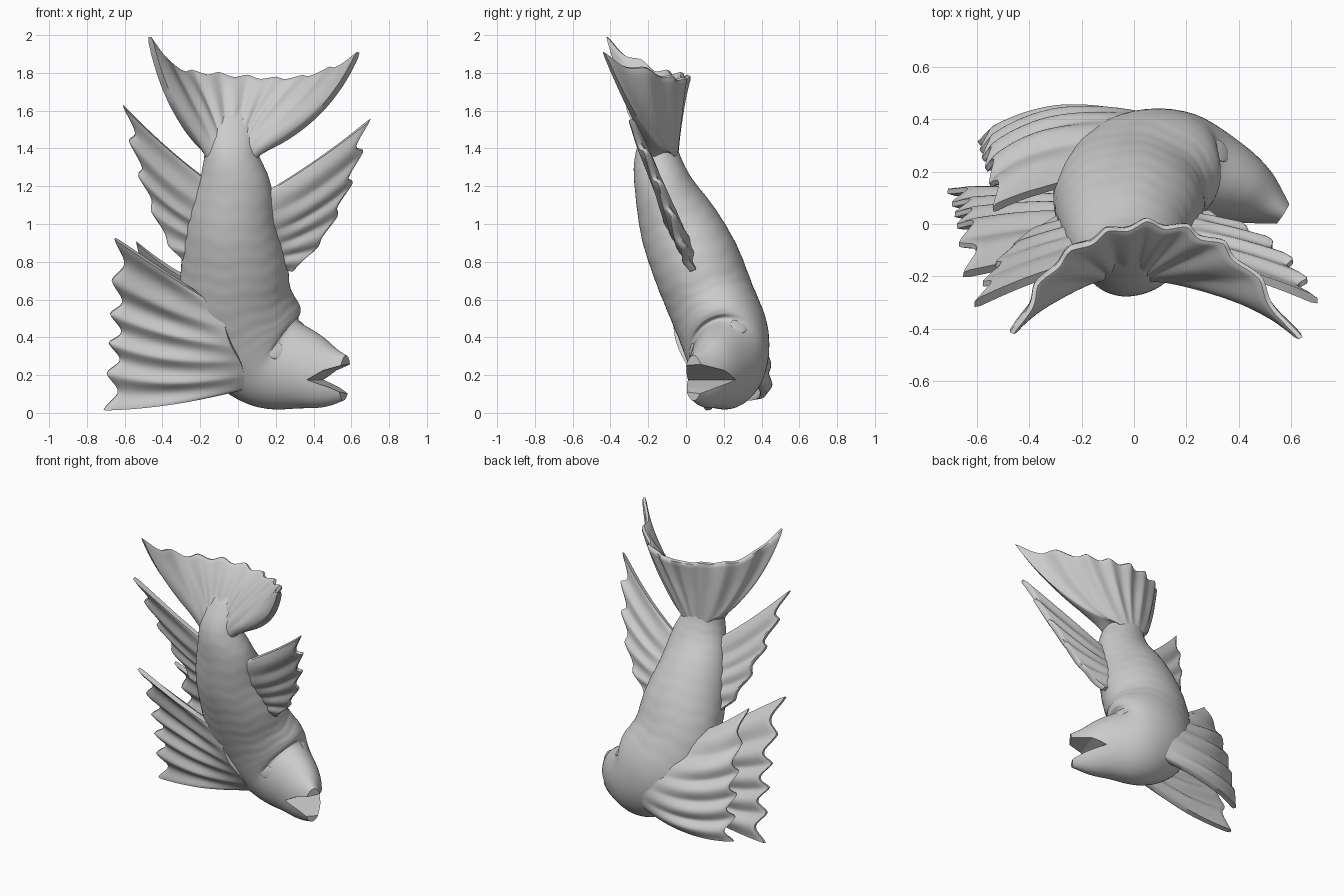
import bpy, math
from math import sin, cos, pi
from mathutils import Vector

if "Cube" in bpy.data.objects:
    bpy.data.objects.remove(bpy.data.objects["Cube"])


def curve(pts, t):
    """Smooth interpolation through points, t in 0..1."""
    n = len(pts) - 1
    i = min(int(t * n), n - 1)
    f = t * n - i
    p1, p2 = Vector(pts[i]), Vector(pts[i + 1])
    p0 = Vector(pts[i - 1]) if i > 0 else 2 * p1 - p2
    p3 = Vector(pts[i + 2]) if i + 2 <= n else 2 * p2 - p1
    return 0.5 * (2 * p1 + (p2 - p0) * f + (2 * p0 - 5 * p1 + 4 * p2 - p3) * f * f
                  + (3 * p1 - p0 - 3 * p2 + p3) * f ** 3)


def make(name, verts, faces):
    me = bpy.data.meshes.new(name)
    me.from_pydata(verts, [], faces)
    me.validate()
    ob = bpy.data.objects.new(name, me)
    bpy.context.collection.objects.link(ob)
    return ob


def activate(ob):
    bpy.ops.object.select_all(action='DESELECT')
    ob.select_set(True)
    bpy.context.view_layer.objects.active = ob


def smooth(ob, angle=40):
    activate(ob)
    bpy.ops.object.mode_set(mode='EDIT')
    bpy.ops.mesh.select_all(action='SELECT')
    bpy.ops.mesh.normals_make_consistent(inside=False)
    bpy.ops.object.mode_set(mode='OBJECT')
    bpy.ops.object.shade_smooth_by_angle(angle=math.radians(angle))


def fin(name, root, mid, tip, rays, notch, ridge, t_root, t_tip, nu=24, per_ray=12):
    """Ribbed, scalloped sheet running from a root curve through a mid curve to a tip curve."""
    nv = rays * per_ray

    def point(u, v):
        a, b, c = curve(root, v), curve(mid, v), curve(tip, v)
        return a * (2 * u - 1) * (u - 1) + b * 4 * u * (1 - u) + c * u * (2 * u - 1)

    front, back = [], []
    for i in range(nu + 1):
        for j in range(nv + 1):
            v = j / nv
            dip = abs(sin(pi * rays * v)) ** 1.5
            w = i / nu
            u = w * (1 - notch * dip * w ** 2)
            p = point(u, v)
            e = 0.01
            du = point(u + e, v) - point(u - e, v)
            dv = point(u, min(v + e, 1)) - point(u, max(v - e, 0))
            n = du.cross(dv).normalized()
            edge = 0.3 + 0.7 * math.sqrt(max(0, 1 - (2 * v - 1) ** 2))
            t = t_root * edge * (1 - w) + t_tip * w
            if i == nu:
                t *= .6                       # softened rim
            p = p + n * ridge * min(1, 2 * w) * (0.5 - dip)
            front.append(p + n * t)
            back.append(p - n * t)
    m = nv + 1
    N = len(front)
    faces = []
    for i in range(nu):
        for j in range(nv):
            q = (i * m + j, i * m + j + 1, (i + 1) * m + j + 1, (i + 1) * m + j)
            faces += [q, tuple(k + N for k in reversed(q))]
    rim = [j for j in range(m)] + [i * m + nv for i in range(1, nu + 1)]
    rim += [nu * m + j for j in range(nv - 1, -1, -1)] + [i * m for i in range(nu - 1, 0, -1)]
    for k in range(len(rim)):
        a, b = rim[k], rim[(k + 1) % len(rim)]
        faces.append((b, a, a + N, b + N))
    ob = make(name, front + back, faces)
    smooth(ob, 50)
    return ob


# Body and head: elliptical sections (centre, half width, half depth) along a bent spine
sections = [
    (-.03, -.085, 1.64, .09, .015), (-.035, -.125, 1.5, .13, .075), (-.035, -.15, 1.36, .145, .12),
    (-.02, -.12, 1.2, .195, .155), (-.03, -.04, 1.0, .24, .21), (-.02, .05, .8, .28, .235),
    (-.01, .13, .6, .295, .235), (.06, .205, .41, .31, .23), (.18, .22, .28, .265, .205),
    (.34, .165, .23, .215, .16), (.46, .105, .195, .17, .115), (.565, .04, .185, .12, .055)]
spine = [s[:3] for s in sections]
sizes = [(s[3], s[4], 0) for s in sections]
NS, NR = 150, 64
verts = []
for i in range(NS + 1):
    t = i / NS
    c, size = curve(spine, t), curve(sizes, t)
    T = (curve(spine, min(t + .04, 1)) - curve(spine, max(t - .04, 0))).normalized()
    B = Vector((0, 1, 0))
    B = (B - T * B.dot(T)).normalized()
    A = T.cross(B)
    for j in range(NR):
        a = 2 * pi * j / NR
        k = 1.0
        if .16 < t < .62:                     # faint scale rows
            k += .003 * sin(t * 50 * pi + .9 * sin(8 * a))
        gill = t - .66 - .03 * cos(2 * a)     # raised gill cover edge
        k += .01 * max(0, 1 - abs(gill - .02) / .06)
        verts.append(c + A * size.x * k * cos(a) + B * size.y * k * sin(a))
faces = [(i * NR + j, i * NR + (j + 1) % NR, (i + 1) * NR + (j + 1) % NR, (i + 1) * NR + j)
         for i in range(NS) for j in range(NR)]
faces += [tuple(reversed(range(NR))), tuple(NS * NR + j for j in range(NR))]
body = make("body", verts, faces)
smooth(body)

# Open mouth: wedge cut out of the snout, slanted with the head
wedge = [(.36, .175), (.45, .225), (.72, .30), (.72, .03), (.48, .135)]
n = len(wedge)
cutter = make("mouth_cutter", [(x + .35 * y, y, z) for y in (-.3, .5) for x, z in wedge],
              [tuple(range(n)), tuple(reversed(range(n, 2 * n)))]
              + [(i, i + n, (i + 1) % n + n, (i + 1) % n) for i in range(n)])
smooth(cutter)
cutter.hide_render = True
mod = body.modifiers.new("mouth", 'BOOLEAN')
mod.operation, mod.object, mod.solver = 'DIFFERENCE', cutter, 'EXACT'
activate(body)
bpy.ops.object.modifier_apply(modifier="mouth")
bpy.data.objects.remove(cutter)
bpy.ops.object.shade_smooth_by_angle(angle=math.radians(40))

# Eyes: low domes on both sides of the head
for name, start, ray in (("eye_front", (.2, -1, .33), (0, 1, 0)),
                         ("eye_back", (1.2, .28, .46), (-1, 0, 0))):
    ok, loc, nor, _ = body.ray_cast(Vector(start), Vector(ray))
    bpy.ops.mesh.primitive_uv_sphere_add(segments=24, ring_count=12, radius=.045,
                                         location=loc - nor * .003)
    eye = bpy.context.object
    eye.name = name
    eye.scale = (1, 1, .2)
    eye.rotation_euler = nor.to_track_quat('Z', 'Y').to_euler()
    bpy.ops.object.shade_smooth()

# Tail fin, cupped forward
fin("tail_fin",
    [(-.17, -.15, 1.36), (-.03, -.14, 1.36), (.10, -.15, 1.36)],
    [(-.35, -.30, 1.65), (-.18, -.12, 1.62), (.02, -.075, 1.6), (.2, -.11, 1.6), (.42, -.29, 1.59)],
    [(-.46, -.42, 1.99), (-.33, -.18, 1.84), (-.15, -.05, 1.81), (.05, .01, 1.79),
     (.25, -.03, 1.78), (.43, -.15, 1.81), (.63, -.44, 1.91)],
    8, .07, .015, .10, .014)

# Large paired fins on the left
fin("large_front_fin",
    [(-.10, -.04, .56), (-.04, -.01, .4), (.02, .05, .27), (.03, .12, .13)],
    [(-.38, -.12, .75), (-.37, -.01, .53), (-.36, .04, .36), (-.36, .08, .2), (-.36, .12, .05)],
    [(-.65, -.18, .93), (-.67, -.04, .66), (-.68, .03, .45), (-.69, .08, .26), (-.71, .14, .02)],
    5, .10, .03, .05, .016)
fin("large_back_fin",
    [(-.12, .18, .64), (-.06, .33, .45), (.02, .38, .3), (.06, .37, .16)],
    [(-.35, .14, .77), (-.35, .29, .55), (-.33, .36, .38), (-.31, .40, .22), (-.29, .42, .09)],
    [(-.54, .07, .91), (-.56, .18, .65), (-.58, .24, .45), (-.59, .28, .27), (-.6, .32, .07)],
    5, .10, .03, .05, .016)

# Upper side fins: right one, and a slightly taller mirrored left one
root = [(.10, -.12, 1.14), (.13, -.07, 1.0), (.17, 0, .88), (.18, .04, .77)]
mid = [(.40, -.19, 1.325), (.37, -.12, 1.13), (.35, -.06, 1.0), (.31, -.01, .87), (.24, .03, .76)]
tip = [(.70, -.30, 1.55), (.65, -.20, 1.34), (.57, -.11, 1.13), (.45, -.03, .91), (.29, .03, .75)]
fin("right_side_fin", root, mid, tip, 5, .09, .015, .045, .018)
left = [[(-.87 * x, y, .76 + (z - .76) * 1.1) for x, y, z in c] for c in (root, mid, tip)]
fin("left_side_fin", *left, 5, .09, .015, .045, .018)
